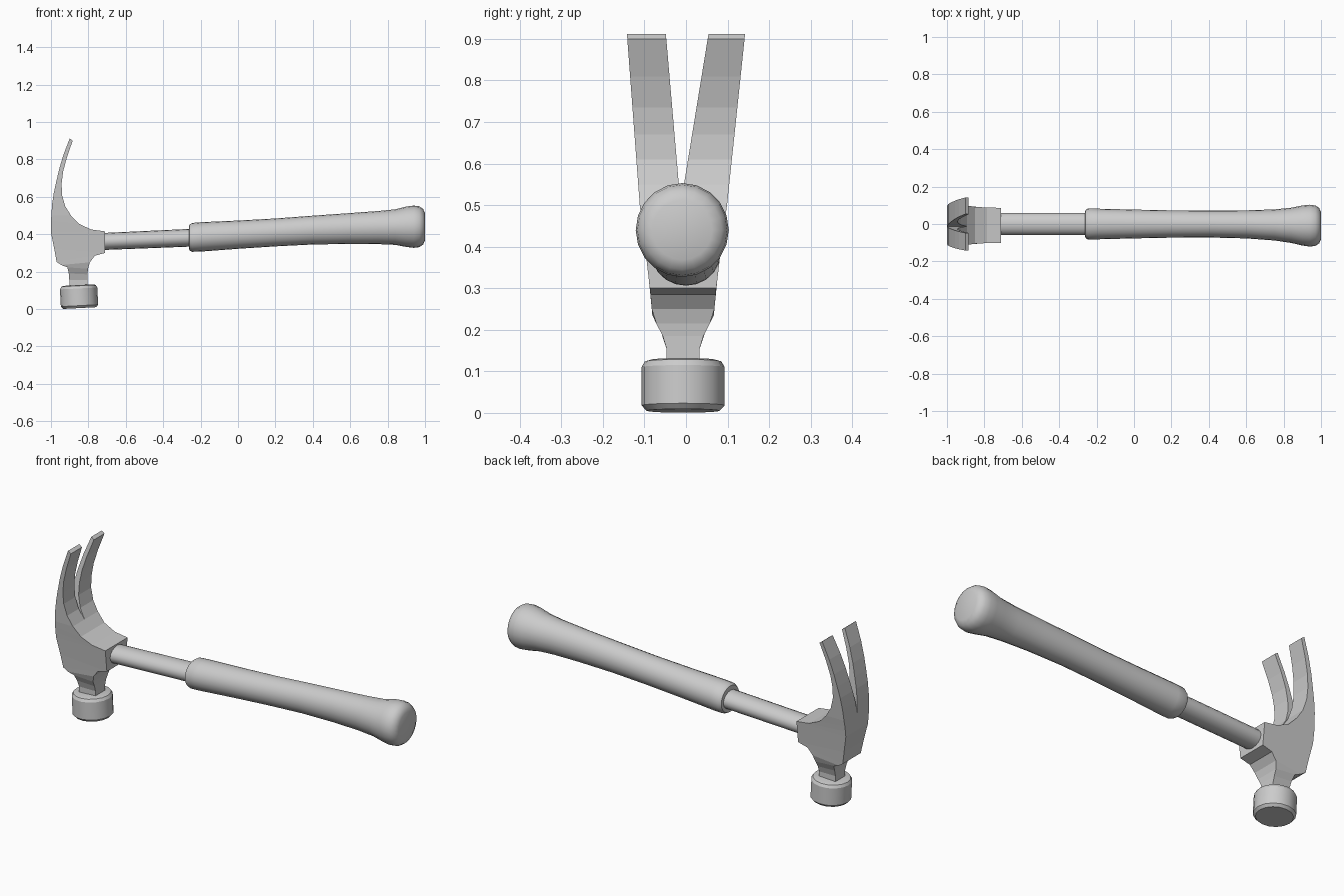
import bpy, bmesh, math
from mathutils import Matrix

if "Cube" in bpy.data.objects:
    bpy.data.objects.remove(bpy.data.objects["Cube"])

Y0 = -0.007  # mid-plane of the head


def finish(name, bm, smooth=None):
    bmesh.ops.remove_doubles(bm, verts=bm.verts, dist=1e-5)
    bmesh.ops.recalc_face_normals(bm, faces=bm.faces)
    mesh = bpy.data.meshes.new(name)
    bm.to_mesh(mesh)
    bm.free()
    ob = bpy.data.objects.new(name, mesh)
    bpy.context.collection.objects.link(ob)
    if smooth:
        bpy.ops.object.select_all(action='DESELECT')
        ob.select_set(True)
        bpy.context.view_layer.objects.active = ob
        bpy.ops.object.shade_smooth_by_angle(angle=math.radians(smooth))
    return ob


def loft(bm, rings, cap_start=True, cap_end=True):
    vs = [[bm.verts.new(p) for p in r] for r in rings]
    n = len(vs[0])
    for a, b in zip(vs, vs[1:]):
        for i in range(n):
            j = (i + 1) % n
            bm.faces.new((a[i], a[j], b[j], b[i]))
    if cap_start:
        bm.faces.new(vs[0])
    if cap_end:
        bm.faces.new(vs[-1])


def rod(name, stations, sides, smooth):
    # stations: x, bottom z, top z, half width, y centre
    bm = bmesh.new()
    rings = []
    for x, lo, hi, w, yc in stations:
        ring = []
        for i in range(sides):
            t = 2 * math.pi * i / sides
            ring.append((x, yc + w * math.cos(t),
                         (lo + hi) / 2 + (hi - lo) / 2 * math.sin(t)))
        rings.append(ring)
    loft(bm, rings)
    return finish(name, bm, smooth)


# steel shaft and rubber grip
rod("shaft", [(-0.80, 0.312, 0.402, 0.058, 0), (-0.71, 0.316, 0.407, 0.06, 0),
              (-0.22, 0.335, 0.43, 0.06, 0)], 16, 35)
rod("grip", [(-0.262, 0.325, 0.44, 0.062, 0), (-0.26, 0.313, 0.45, 0.075, 0),
             (-0.245, 0.306, 0.46, 0.083, 0), (-0.20, 0.307, 0.464, 0.082, 0),
             (0.0, 0.322, 0.473, 0.077, 0), (0.2, 0.335, 0.484, 0.073, 0),
             (0.4, 0.345, 0.499, 0.072, 0), (0.6, 0.348, 0.513, 0.075, -0.002),
             (0.75, 0.347, 0.524, 0.083, -0.005), (0.84, 0.343, 0.533, 0.094, -0.007),
             (0.90, 0.332, 0.548, 0.107, -0.008), (0.94, 0.327, 0.553, 0.112, -0.009),
             (0.97, 0.331, 0.549, 0.108, -0.009), (0.99, 0.345, 0.535, 0.095, -0.009),
             (1.0, 0.368, 0.512, 0.072, -0.009)], 20, 40)

# half width of the head against height
WIDTHS = [(0.0, 0.04), (0.155, 0.04), (0.185, 0.049), (0.21, 0.062), (0.235, 0.074),
          (0.30, 0.08), (0.42, 0.094), (0.50, 0.105), (0.91, 0.142)]


def width(z):
    for (z0, w0), (z1, w1) in zip(WIDTHS, WIDTHS[1:]):
        if z <= z1:
            return w0 + (w1 - w0) * (z - z0) / (z1 - z0)
    return WIDTHS[-1][1]


def centre(z):
    return Y0 + 0.007 * max(0, (z - 0.45) / 0.46)


# head body: rear point and front point of each section
BODY = [((-0.902, 0.11), (-0.805, 0.11)), ((-0.902, 0.155), (-0.805, 0.155)),
        ((-0.905, 0.19), (-0.805, 0.185)), ((-0.912, 0.223), (-0.802, 0.215)),
        ((-0.945, 0.235), (-0.792, 0.25)), ((-0.97, 0.252), (-0.765, 0.285)),
        ((-0.982, 0.32), (-0.71, 0.30)), ((-1.0, 0.41), (-0.71, 0.415)),
        ((-1.0, 0.44), (-0.785, 0.425)), ((-1.0, 0.47), (-0.85, 0.455)),
        ((-0.998, 0.50), (-0.893, 0.50))]
bm = bmesh.new()
rings = []
for (xr, zr), (xf, zf) in BODY:
    wr, wf, cr, cf = width(zr), width(zf), centre(zr), centre(zf)
    rings.append([(xr, cr - wr, zr), (xr, -0.013, zr), (xr, cr + wr, zr),
                  (xf, cf + wf, zf), (xf, -0.013, zf), (xf, cf - wf, zf)])
loft(bm, rings, True, False)

# the two claws, parted by a V slit
CLAW = [BODY[-1], ((-0.994, 0.56), (-0.924, 0.55)), ((-0.985, 0.62), (-0.941, 0.61)),
        ((-0.972, 0.68), (-0.943, 0.67)), ((-0.957, 0.745), (-0.935, 0.735)),
        ((-0.935, 0.82), (-0.915, 0.81)), ((-0.900, 0.912), (-0.884, 0.90))]
for side, slope in ((-1, 0.086), (1, 0.163)):
    rings = []
    for (xr, zr), (xf, zf) in CLAW:
        rings.append([(xr, centre(zr) + side * width(zr), zr),
                      (xr, -0.013 + side * slope * (zr - 0.5), zr),
                      (xf, -0.013 + side * slope * (zf - 0.5), zf),
                      (xf, centre(zf) + side * width(zf), zf)])
    loft(bm, rings, False, True)
finish("claw_head", bm)

# round striking face with chamfered rims, slightly tilted
bm = bmesh.new()
rings = []
for r, z in ((0.088, -0.063), (0.1, -0.05), (0.1, 0.042), (0.092, 0.056), (0.078, 0.06)):
    rings.append([(r * math.cos(2 * math.pi * i / 16), r * math.sin(2 * math.pi * i / 16), z)
                  for i in range(16)])
loft(bm, rings)
bm.transform(Matrix.Translation((-0.85, Y0, 0.068)) @ Matrix.Rotation(math.radians(-3), 4, 'Y'))
finish("striking_face", bm, 25)
